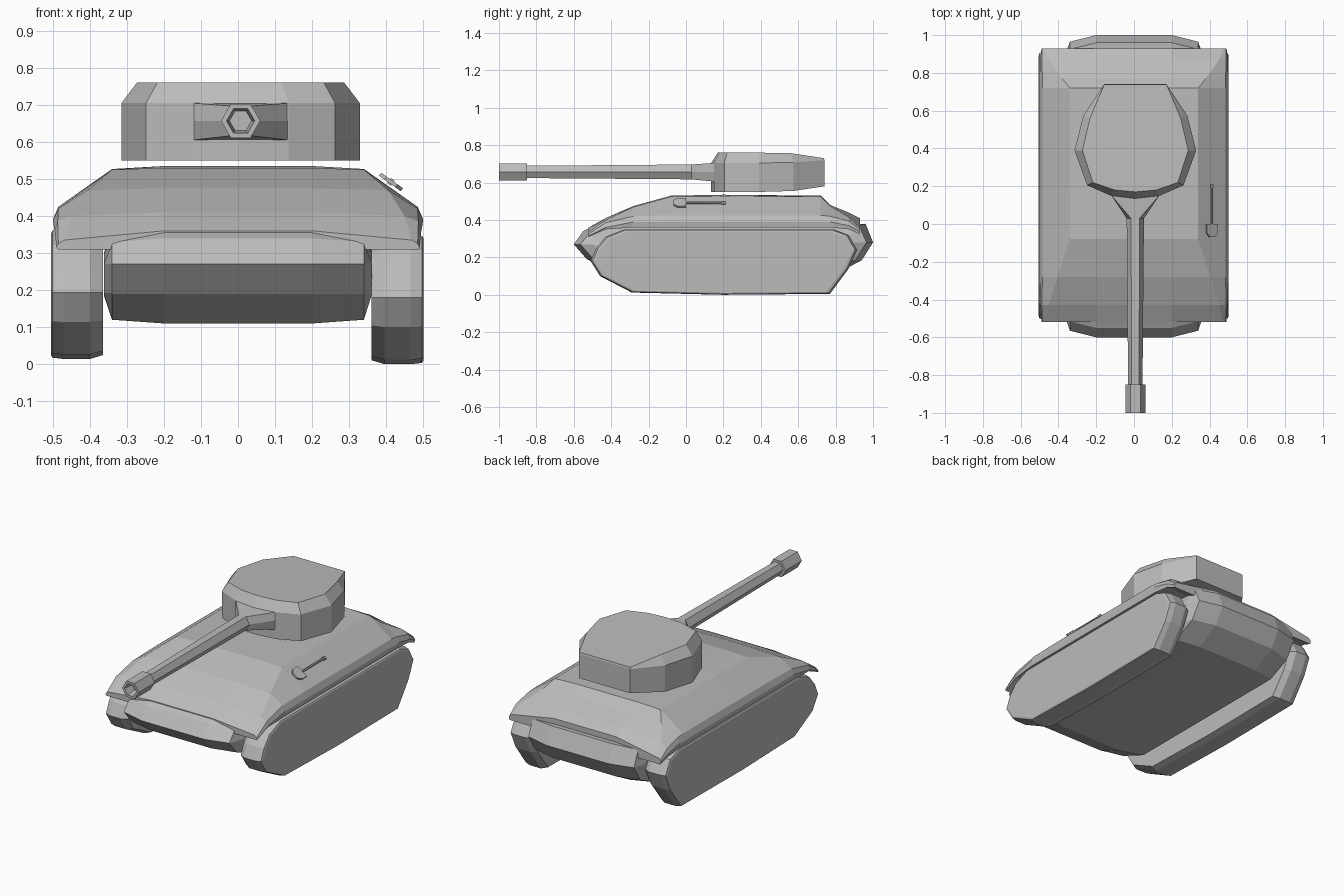
import bpy, bmesh, math
from mathutils import Matrix

cube = bpy.data.objects.get("Cube")
if cube:
    bpy.data.objects.remove(cube, do_unlink=True)

# One plain grey for the whole vehicle
grey = bpy.data.materials.new("plain grey")
grey.use_nodes = True
colour = (0.5, 0.5, 0.5, 1)
grey.diffuse_color = colour
grey.node_tree.nodes["Principled BSDF"].inputs["Base Color"].default_value = colour


def loft(name, rings):
    """Skin a row of equal-length rings and cap both ends."""
    bm = bmesh.new()
    rows = [[bm.verts.new(p) for p in ring] for ring in rings]
    n = len(rows[0])
    for a, b in zip(rows, rows[1:]):
        for i in range(n):
            j = (i + 1) % n
            bm.faces.new((a[i], a[j], b[j], b[i]))
    bm.faces.new(rows[0])
    bm.faces.new(rows[-1])
    bmesh.ops.recalc_face_normals(bm, faces=bm.faces)
    mesh = bpy.data.meshes.new(name)
    bm.to_mesh(mesh)
    bm.free()
    mesh.materials.append(grey)
    obj = bpy.data.objects.new(name, mesh)
    bpy.context.collection.objects.link(obj)
    return obj


def mirrored(half):
    """Close a half outline, whose ends lie on x = 0, across the centre line."""
    return half + [(-x, *rest) for x, *rest in reversed(half) if x > 0]


# Upper hull: deck, sloped sides and thin fenders, lofted front to back
stations = [  # y, centre z, deck x, deck z, edge x, edge z, skirt x, skirt z, belly z
    (-0.52, 0.36, 0.47, 0.335, 0.485, 0.325, 0.49, 0.315, 0.31),
    (-0.43, 0.41, 0.45, 0.40, 0.487, 0.385, 0.495, 0.36, 0.35),
    (-0.28, 0.475, 0.405, 0.47, 0.485, 0.42, 0.50, 0.39, 0.36),
    (-0.08, 0.53, 0.34, 0.525, 0.485, 0.425, 0.50, 0.39, 0.36),
    (0.20, 0.535, 0.34, 0.527, 0.485, 0.425, 0.50, 0.39, 0.36),
    (0.72, 0.53, 0.34, 0.525, 0.485, 0.425, 0.50, 0.39, 0.36),
    (0.77, 0.48, 0.38, 0.475, 0.485, 0.42, 0.50, 0.39, 0.36),
    (0.87, 0.44, 0.45, 0.415, 0.487, 0.395, 0.497, 0.37, 0.35),
    (0.93, 0.41, 0.475, 0.36, 0.487, 0.35, 0.49, 0.34, 0.325),
]
loft("upper_hull", [
    [(x, y, z) for x, z in mirrored([
        (0, cz), (0.2, cz), (dx, dz), (ex, ez), (sx, sz), (sx - 0.005, bz), (0, bz)])]
    for y, cz, dx, dz, ex, ez, sx, sz, bz in stations])

# Lower hull: side profile lofted across, pulled in toward the sides
hull_side = [(-0.60, 0.27), (-0.55, 0.34), (-0.48, 0.375), (0.88, 0.375), (0.96, 0.38),
             (1.0, 0.28), (0.94, 0.185), (0.80, 0.11), (-0.36, 0.11), (-0.53, 0.19)]


def hull_ring(x, pull, rise):
    ring = []
    for y, z in hull_side:
        y += pull if y < 0.2 else -pull
        z += rise if z < 0.15 else (-rise if z > 0.33 else 0)
        ring.append((x, y, z))
    return ring


loft("lower_hull", [hull_ring(*s) for s in (
    (-0.362, 0.10, 0.08), (-0.34, 0.035, 0.01), (-0.2, 0, 0),
    (0.2, 0, 0), (0.34, 0.035, 0.01), (0.362, 0.10, 0.08))])

# Tracks: one closed side profile with bevelled rims
track_side = [(-0.51, 0.18), (-0.46, 0.10), (-0.29, 0.012), (0.2, 0), (0.77, 0.005),
              (0.87, 0.14), (0.915, 0.24), (0.87, 0.32), (0.79, 0.35),
              (-0.33, 0.35), (-0.43, 0.31), (-0.48, 0.25)]
for name, cx, lift, side in (("left_track", 0.431, 0, 1), ("right_track", -0.435, 0.014, -1)):
    rings = []
    for off, sy, sz in ((-0.07, 0.97, 0.94), (-0.035, 1, 1), (0.035, 1, 1),
                        (0.066, 0.985, 0.98), (0.07, 0.965, 0.94)):
        rings.append([(cx + side * off, 0.2 + (y - 0.2) * sy, 0.175 + (z - 0.175) * sz + lift)
                      for y, z in track_side])
    loft(name, rings)

# Turret: vertical wall, then a chamfer up to the roof, tapering at the back
wall = [(0, 0.135), (0.13, 0.15), (0.255, 0.205), (0.322, 0.39),
        (0.275, 0.575), (0.165, 0.74), (0, 0.74)]
roof = [(0, 0.17), (0.11, 0.18), (0.225, 0.22), (0.28, 0.39),
        (0.24, 0.56), (0.165, 0.738), (0, 0.738)]


def turret_ring(outline, z, back_shift):
    return [(x + 0.007, y, z + back_shift * max(0, y - 0.54) / 0.2)
            for x, y in mirrored(outline)]


loft("turret", [turret_ring(wall, 0.55, 0.03), turret_ring(wall, 0.705, 0.015),
                turret_ring(roof, 0.76, -0.03)])

# Gun: six-sided collar, barrel and hollow muzzle
GX, GZ = 0.007, 0.657


def hexagon(y, r):
    return [(GX + r * math.cos(i * math.pi / 3), y, GZ + r * math.sin(i * math.pi / 3))
            for i in range(6)]


collar_base = [(0.13, 0), (0.13, 0.048), (-0.13, 0.048),
               (-0.13, 0), (-0.13, -0.052), (0.13, -0.052)]
loft("gun_collar", [[(GX + x, 0.155, GZ + z) for x, z in collar_base], hexagon(0.03, 0.046)])
loft("gun_barrel", [hexagon(0.05, 0.046), hexagon(-0.86, 0.038)])
loft("gun_muzzle", [hexagon(-0.85, 0.038), hexagon(-0.85, 0.053), hexagon(-1.0, 0.053),
                    hexagon(-1.0, 0.038), hexagon(-0.94, 0.03)])

# Shovel lying on the left slope
blade = [(-0.036, 0.0), (0.036, 0.0), (0.036, -0.045), (0.018, -0.068),
         (-0.018, -0.068), (-0.036, -0.045)]
shovel_blade = loft("shovel_blade", [[(x, y, z) for x, y in blade] for z in (-0.005, 0.005)])


def rod(r, y0, y1):
    return [[(r * math.cos(i * math.pi / 3), y, r * math.sin(i * math.pi / 3))
             for i in range(6)] for y in (y0, y1)]


shovel_handle = loft("shovel_handle", rod(0.006, -0.02, 0.195))
shovel_grip = loft("shovel_grip", rod(0.01, 0.19, 0.21))
for part in (shovel_blade, shovel_handle, shovel_grip):
    part.matrix_world = Matrix.Translation((0.413, 0, 0.492)) @ Matrix.Rotation(0.62, 4, 'Y')
